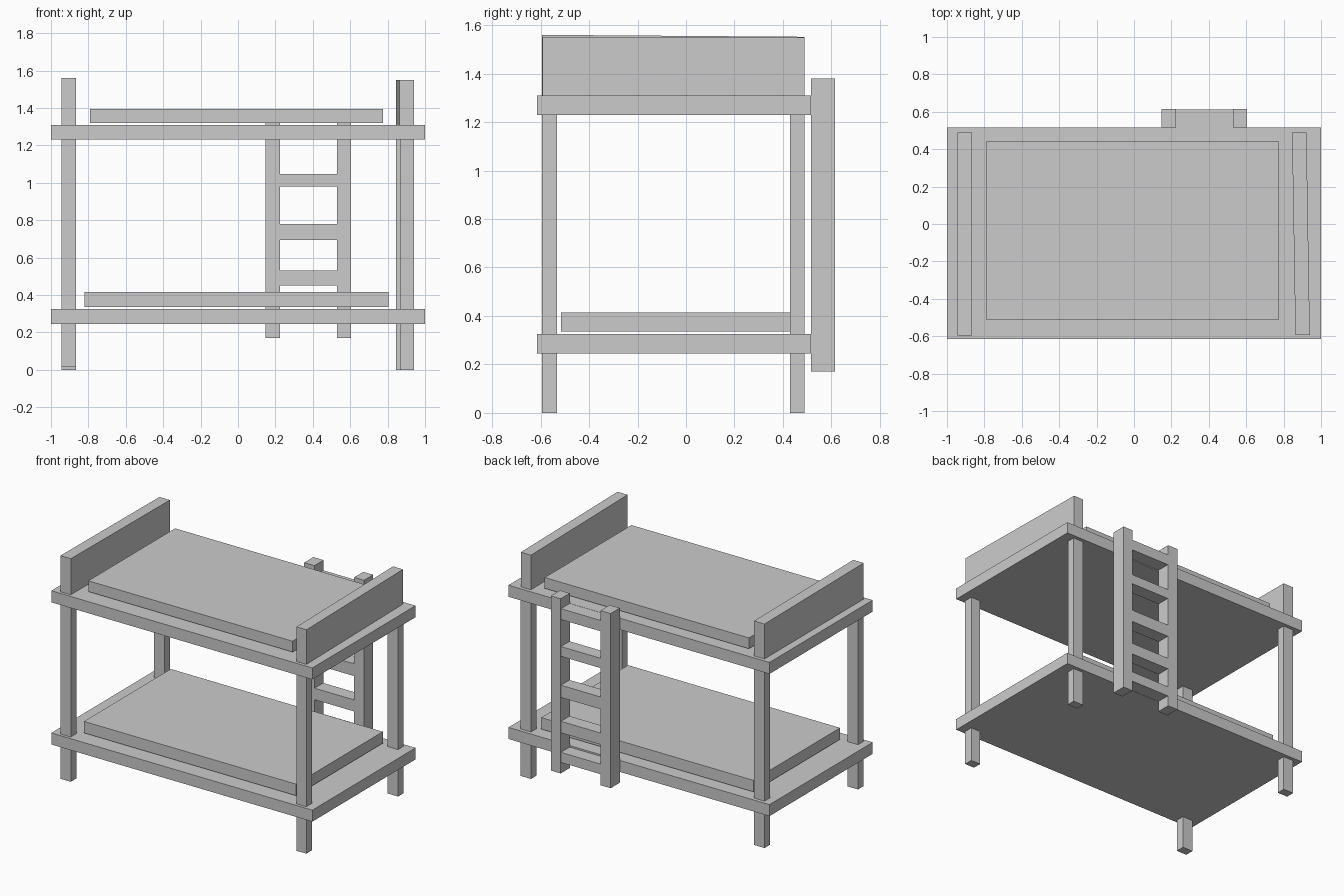
import bpy, bmesh

if "Cube" in bpy.data.objects:
    bpy.data.objects.remove(bpy.data.objects["Cube"])


def box(name, x, y, z, back_shift=0.0, back_drop=0.0):
    """Box from (min, max) ranges; its back top edge can drop and its back face shift in x."""
    bm = bmesh.new()
    bmesh.ops.create_cube(bm, size=1)
    for v in bm.verts:
        back, top = v.co.y > 0, v.co.z > 0
        v.co = (x[v.co.x > 0] + back_shift * back,
                y[back],
                z[top] - back_drop * (back and top))
    mesh = bpy.data.meshes.new(name)
    bm.to_mesh(mesh)
    bm.free()
    obj = bpy.data.objects.new(name, mesh)
    bpy.context.collection.objects.link(obj)
    return obj


# Bed platforms
for level, z in (("lower", 0.245), ("upper", 1.23)):
    box(level + "_platform", (-1, 1), (-0.615, 0.515), (z, z + 0.08))

# Mattresses
box("lower_mattress", (-0.82, 0.805), (-0.515, 0.435), (0.335, 0.415))
box("upper_mattress", (-0.79, 0.775), (-0.51, 0.44), (1.32, 1.395))

# Corner posts
for name, x, y, foot in (
    ("front_left_post", (-0.945, -0.865), (-0.595, -0.533), 0.015),
    ("back_left_post", (-0.945, -0.865), (0.43, 0.49), 0.0),
    ("front_right_post", (0.865, 0.94), (-0.595, -0.533), 0.0),
    ("back_right_post", (0.845, 0.925), (0.43, 0.49), 0.0),
):
    box(name, x, y, (foot, 1.25))

# End boards above the upper platform; the right one is slightly askew
box("left_end_board", (-0.945, -0.865), (-0.595, 0.49), (1.30, 1.56), back_drop=0.008)
box("right_end_board", (0.863, 0.94), (-0.593, 0.49), (1.30, 1.55), back_shift=-0.018)

# Ladder rails and rungs on the back
for side, x in (("left", (0.147, 0.225)), ("right", (0.53, 0.605))):
    box(side + "_ladder_rail", x, (0.515, 0.615), (0.17, 1.38))
for i, z in enumerate(((0.245, 0.315), (0.45, 0.53), (0.695, 0.78), (0.98, 1.048), (1.235, 1.31))):
    box(f"ladder_rung_{i + 1}", (0.22, 0.535), (0.517, 0.612), z)
